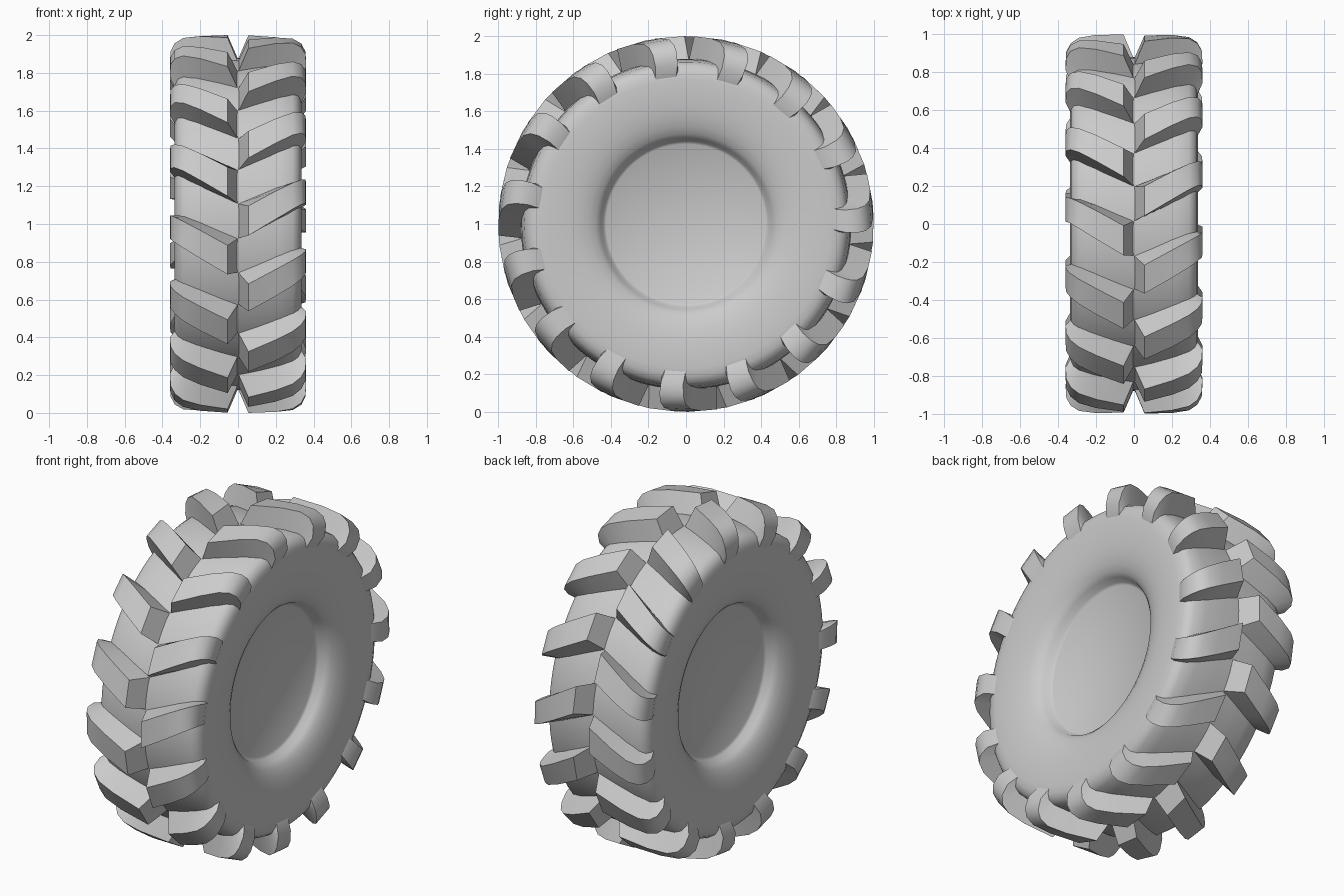
import bpy, bmesh, math

if "Cube" in bpy.data.objects:
    bpy.data.objects.remove(bpy.data.objects["Cube"])

LUGS = 15
PITCH = 360 / LUGS

rubber = bpy.data.materials.new("grey rubber")
rubber.diffuse_color = (0.6, 0.6, 0.6, 1)
rubber.use_nodes = True
rubber.node_tree.nodes["Principled BSDF"].inputs["Base Color"].default_value = rubber.diffuse_color


def ring_point(x, r, deg):
    """Point on the wheel: x along the axle, r from it, deg from +y towards +z."""
    a = math.radians(deg)
    return (x, r * math.cos(a), 1 + r * math.sin(a))


def finish(bm, name, angle):
    bmesh.ops.recalc_face_normals(bm, faces=bm.faces[:])
    me = bpy.data.meshes.new(name)
    bm.to_mesh(me)
    bm.free()
    ob = bpy.data.objects.new(name, me)
    bpy.context.collection.objects.link(ob)
    me.materials.append(rubber)
    bpy.ops.object.select_all(action='DESELECT')
    ob.select_set(True)
    bpy.context.view_layer.objects.active = ob
    bpy.ops.object.shade_smooth_by_angle(angle=math.radians(angle))


# Tyre body with dished sidewalls and closed hub discs, turned around the axle
half = [(0.215, 0.0), (0.215, 0.425), (0.225, 0.44), (0.262, 0.455), (0.285, 0.48),
        (0.305, 0.52), (0.32, 0.57), (0.33, 0.63), (0.335, 0.70), (0.336, 0.77),
        (0.332, 0.81), (0.318, 0.842), (0.29, 0.862), (0.22, 0.875), (0.1, 0.88)]
profile = half + [(-x, r) for x, r in reversed(half)]
bm = bmesh.new()
verts = [bm.verts.new(ring_point(x, r, 0)) for x, r in profile]
edges = [bm.edges.new(p) for p in zip(verts, verts[1:])]
bmesh.ops.spin(bm, geom=verts + edges, cent=(0, 0, 1), axis=(1, 0, 0),
               angle=2 * math.pi, steps=90)
bmesh.ops.remove_doubles(bm, verts=bm.verts[:], dist=0.0005)
finish(bm, "tyre_body", 35)

# Lug stations: top x, top r, base x, base r, top half angle, base half angle
STATIONS = [(0.055, 1.0, 0.0, 0.872, 4.5, 6.0),
            (0.20, 0.997, 0.19, 0.86, 4.3, 5.8),
            (0.29, 0.985, 0.27, 0.84, 4.1, 5.5),
            (0.335, 0.957, 0.29, 0.82, 4.0, 5.2),
            (0.357, 0.915, 0.30, 0.80, 4.0, 5.0),
            (0.361, 0.85, 0.30, 0.79, 4.0, 5.0),
            (0.334, 0.785, 0.30, 0.775, 4.0, 5.0)]


def add_lug(bm, side, start):
    """One slanted tread bar, trailing 10 degrees from shoulder to centre."""
    loops = []
    for tx, tr, bx, br, ta, ba in STATIONS:
        top = start + 10 * (1 - min(tx - 0.055, 0.305) / 0.305)
        base = start + 10 * (1 - min(bx, 0.33) / 0.33)
        loops.append([bm.verts.new(ring_point(side * x, r, d)) for x, r, d in (
            (bx, br, base - ba), (tx, tr, top - ta), (tx, tr, top + ta), (bx, br, base + ba))])
    for a, b in zip(loops, loops[1:]):
        for i in range(4):
            j = (i + 1) % 4
            bm.faces.new((a[i], a[j], b[j], b[i]))
    bm.faces.new(loops[0])
    bm.faces.new(loops[-1])


# Tread lugs: the two sides are staggered by half a pitch
for side, name, offset in ((1, "right_lugs", 1), (-1, "left_lugs", 1 + PITCH / 2)):
    bm = bmesh.new()
    for k in range(LUGS):
        add_lug(bm, side, offset + k * PITCH)
    finish(bm, name, 40)
